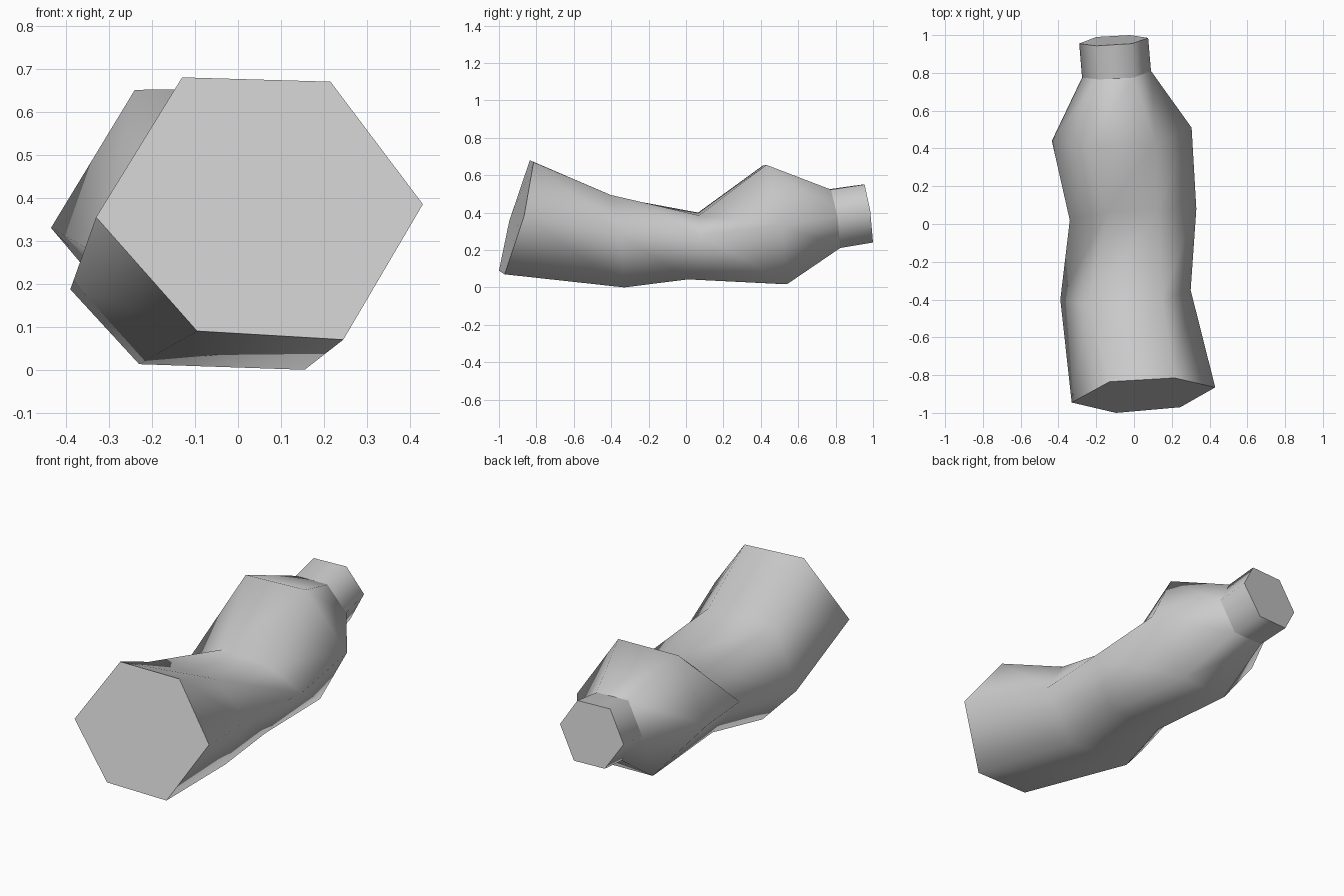
import bpy
import bmesh

default_cube = bpy.data.objects.get("Cube")
if default_cube:
    bpy.data.objects.remove(default_cube, do_unlink=True)


def make_material(name, colour):
    material = bpy.data.materials.new(name)
    material.use_nodes = True
    material.diffuse_color = colour
    shader = next(n for n in material.node_tree.nodes if n.type == "BSDF_PRINCIPLED")
    shader.inputs["Base Color"].default_value = colour
    return material


# Six-sided sections, front to back. Corners of each run from the left side
# over the top to the right side, then under the bottom
sections = [
    # wide front end
    [(.43, -.865, .385), (.215, -.815, .67), (-.13, -.835, .68),
     (-.33, -.945, .355), (-.095, -1, .09), (.245, -.97, .07)],
    # lower bend
    [(.3, -.35, .285), (.147, -.405, .495), (-.245, -.42, .49),
     (-.39, -.4, .187), (-.23, -.335, .013), (.155, -.33, 0)],
    # waist
    [(.33, .08, .28), (.125, .07, .385), (-.14, .065, .4),
     (-.34, .02, .275), (-.16, 0, .05), (.16, .01, .043)],
    # shoulder
    [(.305, .51, .333), (.11, .43, .655), (-.24, .41, .651),
     (-.435, .44, .33), (-.17, .53, .017), (.12, .54, .017)],
    # neck base
    [(.09, .81, .378), (0, .775, .523), (-.185, .765, .525),
     (-.275, .775, .358), (-.18, .815, .213), (.005, .825, .211)],
    # neck end
    [(.075, .985, .41), (-.01, .955, .55), (-.2, .943, .55),
     (-.29, .955, .383), (-.2, .99, .24), (-.02, 1, .24)],
]


def ring_pairs(ring):
    return list(zip(ring, ring[1:] + ring[:1]))


bm = bmesh.new()
rings = [[bm.verts.new(corner) for corner in section] for section in sections]

# Smooth tube walls between neighbouring sections, all split the same way
for front, back in zip(rings, rings[1:]):
    for (a, b), (c, d) in zip(ring_pairs(front), ring_pairs(back)):
        bm.faces.new((a, b, c)).smooth = True
        bm.faces.new((b, d, c)).smooth = True

# Flat end caps
bm.faces.new(rings[0])
bm.faces.new(reversed(rings[-1]))
bmesh.ops.recalc_face_normals(bm, faces=bm.faces)

# Crisp edges around both ends and where the neck begins
for ring in (rings[0], rings[-2], rings[-1]):
    for a, b in ring_pairs(ring):
        bm.edges.get((a, b)).smooth = False

mesh = bpy.data.meshes.new("bent_tube")
bm.to_mesh(mesh)
bm.free()
mesh.materials.append(make_material("light grey", (0.6, 0.6, 0.6, 1)))
tube = bpy.data.objects.new("bent_tube", mesh)
bpy.context.collection.objects.link(tube)
